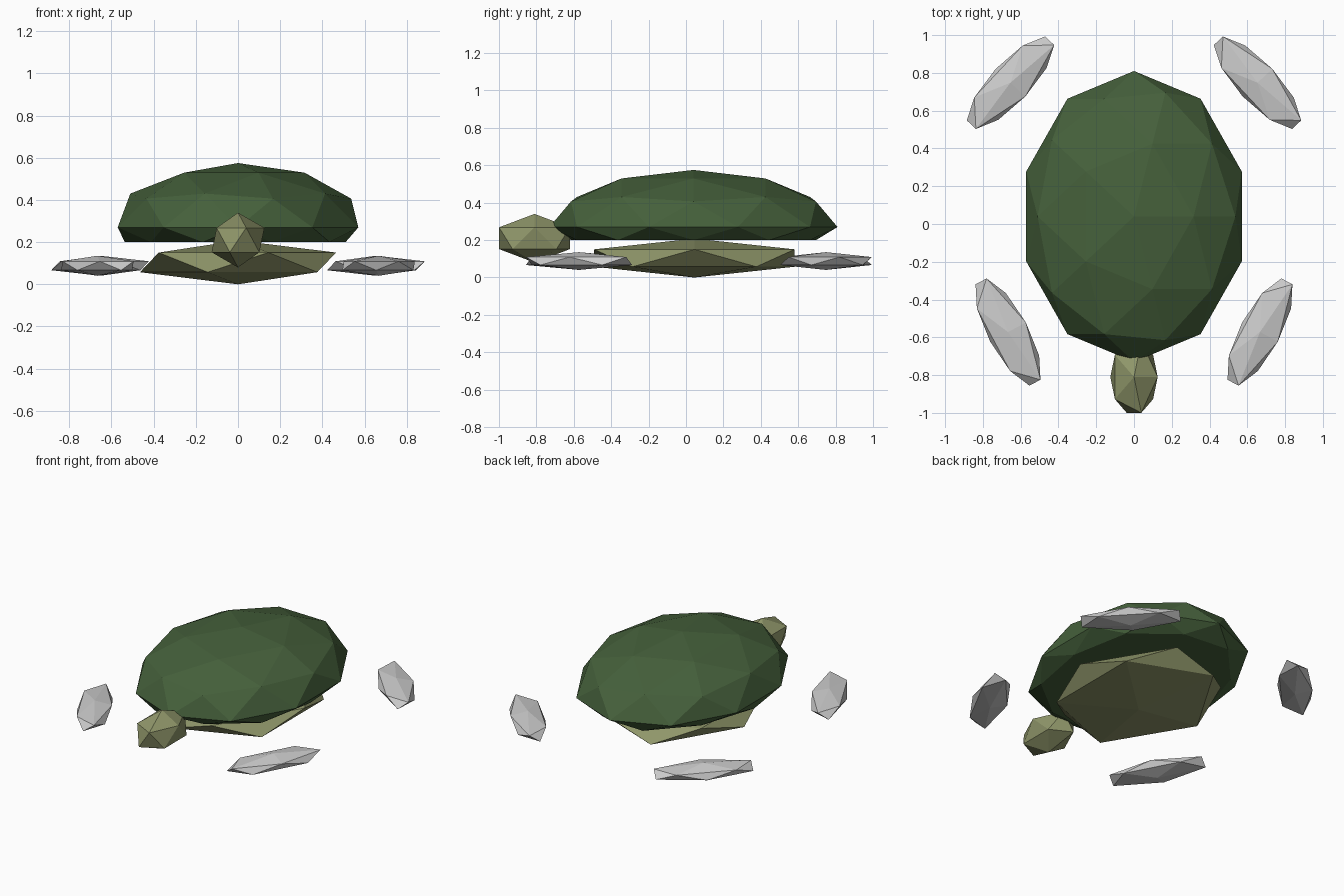
import bpy, bmesh, math
from mathutils import Matrix, Vector

if "Cube" in bpy.data.objects:
    bpy.data.objects.remove(bpy.data.objects["Cube"])


def material(name, rgb):
    m = bpy.data.materials.new(name)
    m.diffuse_color = (*rgb, 1)
    m.use_nodes = True
    m.node_tree.nodes["Principled BSDF"].inputs["Base Color"].default_value = m.diffuse_color
    return m


SHELL = material("dark green", (0.060, 0.118, 0.044))
SKIN = material("olive", (0.275, 0.305, 0.143))
GREY = material("light grey", (0.60, 0.60, 0.60))


def blob(name, mat, centre, radii, subdivisions=1, turn=0, floor=None):
    """Faceted ellipsoid, turned about z; vertices below floor are flattened onto it."""
    bm = bmesh.new()
    bmesh.ops.create_icosphere(bm, subdivisions=subdivisions, radius=1)
    placing = (Matrix.Translation(centre)
               @ Matrix.Rotation(math.radians(turn), 4, 'Z')
               @ Matrix.Diagonal((*radii, 1)))
    bm.transform(placing)
    if floor is not None:
        for v in bm.verts:
            v.co.z = max(v.co.z, floor)
    mesh = bpy.data.meshes.new(name)
    bm.to_mesh(mesh)
    bm.free()
    mesh.materials.append(mat)
    obj = bpy.data.objects.new(name, mesh)
    bpy.context.collection.objects.link(obj)
    return obj


# domed shell with a flat underside
blob("shell", SHELL, (0, 0.04, 0.27), (0.60, 0.77, 0.305), 2, floor=0.20)

# belly and head
blob("belly", SKIN, (0, 0.045, 0.104), (0.52, 0.63, 0.104))
blob("head", SKIN, (0, -0.81, 0.21), (0.14, 0.223, 0.13))

# four flippers, front pair swept forward and back pair swept backward
for side, label in ((1, "right"), (-1, "left")):
    for part, x, y, turn in (("front", 0.667, -0.572, -28), ("back", 0.654, 0.748, 43)):
        blob(f"{part}_flipper_{label}", GREY, (side * x, y, 0.088),
             (0.12, 0.357, 0.0475), turn=side * turn)
